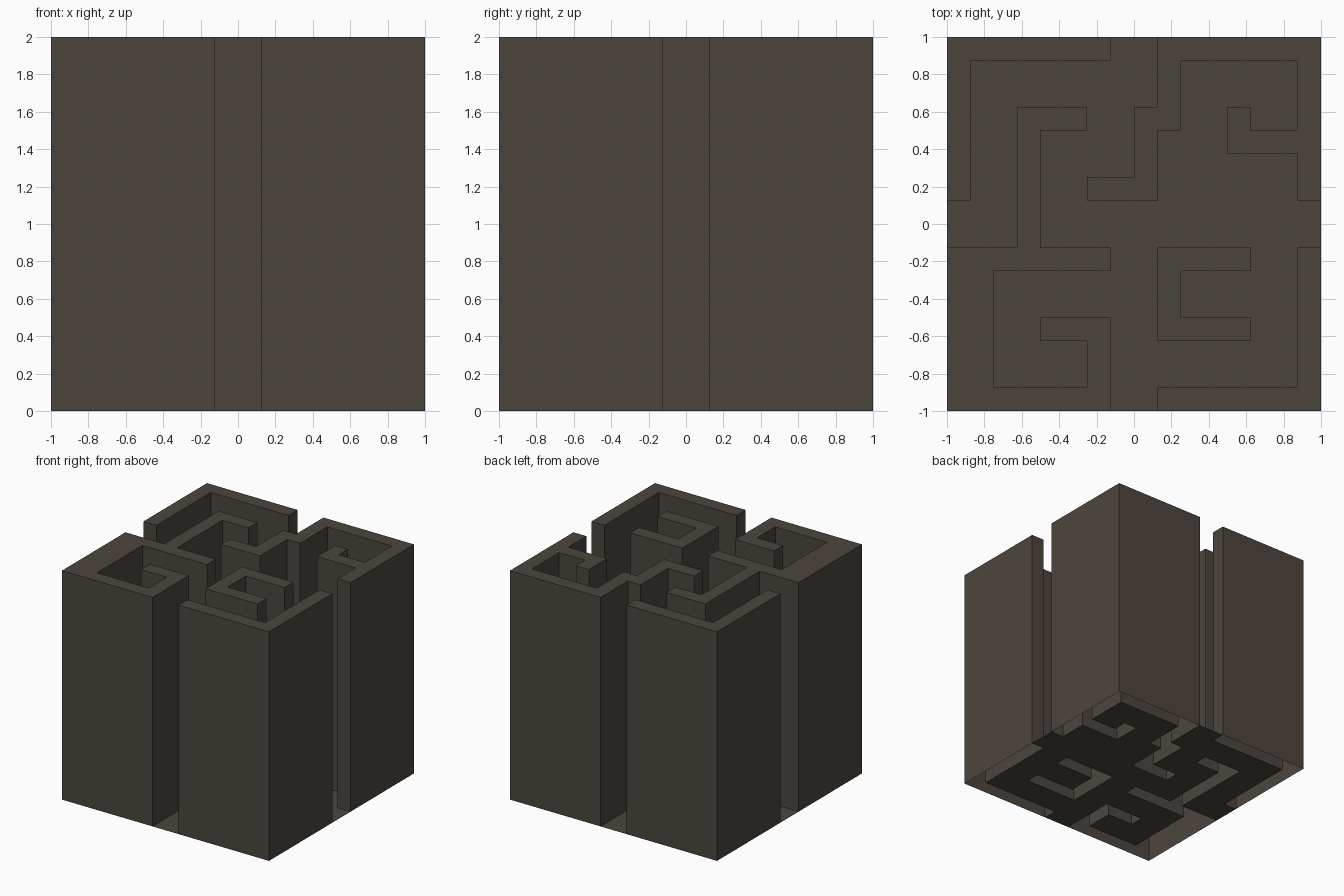
import bpy

if "Cube" in bpy.data.objects:
    bpy.data.objects.remove(bpy.data.objects["Cube"])

UNIT = 0.125   # grid module of the plan
HEIGHT = 2.0

stone = bpy.data.materials.new("dark_stone")
stone.diffuse_color = (0.072, 0.060, 0.048, 1.0)
stone.use_nodes = True
stone.node_tree.nodes["Principled BSDF"].inputs["Base Color"].default_value = stone.diffuse_color

# Right-angled wall outlines in grid modules: each pair starts a horizontal run,
# and the next pair's x ends it.
WALLS = {
    "back_left_wall": [(-8, 8), (-1, 7), (-7, 1)],
    "back_right_wall": [(8, 8), (1, 5), (0, 2), (-2, 1), (1, 4), (2, 7),
                        (7, 4), (5, 5), (4, 3), (7, 1)],
    "front_left_wall": [(-8, -1), (-5, 5), (-2, 4), (-4, -1), (-1, -2),
                        (-6, -7), (-2, -5), (-4, -4), (-1, -8)],
    "front_right_wall": [(8, -8), (1, -7), (7, -1)],
    "inner_bracket_wall": [(1, -1), (5, -2), (2, -4), (5, -5)],
}


def outline(pairs):
    pts = []
    for i, (x, y) in enumerate(pairs):
        pts += [(x, y), (pairs[(i + 1) % len(pairs)][0], y)]
    area = sum(a[0] * b[1] - b[0] * a[1] for a, b in zip(pts, pts[1:] + pts[:1]))
    return pts if area > 0 else pts[::-1]


def inside(x, y, pts):
    hit = False
    for a, b in zip(pts, pts[1:] + pts[:1]):
        if (a[1] > y) != (b[1] > y) and x < a[0]:
            hit = not hit
    return hit


def make(name, verts, faces):
    mesh = bpy.data.meshes.new(name)
    mesh.from_pydata(verts, [], faces)
    mesh.materials.append(stone)
    obj = bpy.data.objects.new(name, mesh)
    bpy.context.collection.objects.link(obj)
    return obj


# Walls: extruded shells, capped on top and hollow underneath
plans = {name: outline(pairs) for name, pairs in WALLS.items()}
for name, pts in plans.items():
    n = len(pts)
    verts = [(x * UNIT, y * UNIT, z) for z in (0, HEIGHT) for x, y in pts]
    faces = [(i, (i + 1) % n, (i + 1) % n + n, i + n) for i in range(n)]
    make(name, verts, faces + [tuple(range(n, 2 * n))])

# Floor: thin sheet covering only the passages between the walls
grid = [(i * UNIT, j * UNIT, 0) for j in range(-8, 9) for i in range(-8, 9)]
cells = []
for j in range(16):
    for i in range(16):
        if not any(inside(i - 7.5, j - 7.5, p) for p in plans.values()):
            k = j * 17 + i
            cells.append((k, k + 1, k + 18, k + 17))
make("passage_floor", grid, cells)
